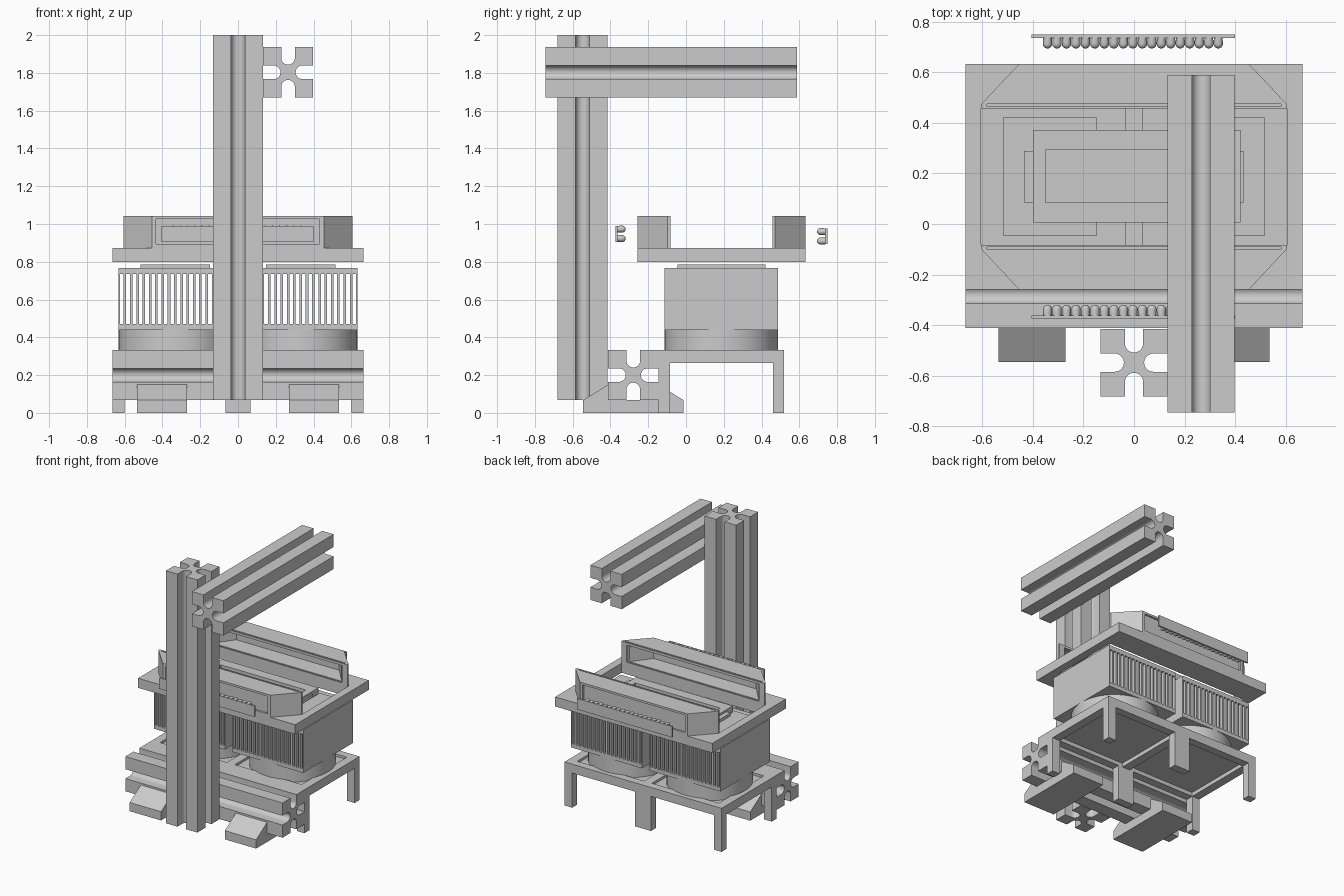
import bpy, bmesh, math
from mathutils import Vector, Matrix

cube = bpy.data.objects.get("Cube")
if cube:
    bpy.data.objects.remove(cube, do_unlink=True)

grey = bpy.data.materials.new("plain grey")
grey.use_nodes = True
grey.diffuse_color = (0.6, 0.6, 0.6, 1)
grey.node_tree.nodes["Principled BSDF"].inputs["Base Color"].default_value = (0.6, 0.6, 0.6, 1)


def finish(name, bm, smooth=False):
    bmesh.ops.recalc_face_normals(bm, faces=bm.faces)
    mesh = bpy.data.meshes.new(name)
    bm.to_mesh(mesh)
    bm.free()
    mesh.materials.append(grey)
    ob = bpy.data.objects.new(name, mesh)
    bpy.context.collection.objects.link(ob)
    if smooth:
        bpy.ops.object.select_all(action='DESELECT')
        ob.select_set(True)
        bpy.context.view_layer.objects.active = ob
        bpy.ops.object.shade_smooth_by_angle(angle=math.radians(40))
    return ob


def add_box(bm, x, y, z):
    centre = Vector([(a + b) / 2 for a, b in (x, y, z)])
    size = [abs(b - a) for a, b in (x, y, z)]
    bmesh.ops.create_cube(bm, size=1, matrix=Matrix.Translation(centre) @ Matrix.Diagonal((*size, 1)))


def boxes(name, *parts):
    bm = bmesh.new()
    for part in parts:
        add_box(bm, *part)
    return finish(name, bm)


def prism(name, points, axis, lo, hi, smooth=False):
    """Extrude a 2D outline along one axis from lo to hi."""
    def place(p, t):
        q = list(p)
        q.insert("xyz".index(axis), t)
        return q
    bm = bmesh.new()
    face = bm.faces.new([bm.verts.new(place(p, lo)) for p in points])
    new = bmesh.ops.extrude_face_region(bm, geom=[face])["geom"]
    move = [0, 0, 0]
    move["xyz".index(axis)] = hi - lo
    bmesh.ops.translate(bm, vec=move, verts=[v for v in new if isinstance(v, bmesh.types.BMVert)])
    return finish(name, bm, smooth)


def hull(name, points):
    bm = bmesh.new()
    for p in points:
        bm.verts.new(p)
    bmesh.ops.convex_hull(bm, input=bm.verts)
    return finish(name, bm)


def cut(target, cutter):
    mod = target.modifiers.new("cut", 'BOOLEAN')
    mod.operation = 'DIFFERENCE'
    mod.solver = 'EXACT'
    mod.object = cutter
    bpy.context.view_layer.objects.active = target
    bpy.ops.object.modifier_apply(modifier=mod.name)
    bpy.data.objects.remove(cutter, do_unlink=True)


# Slotted rails: square section with a round-bottomed slot in each side
def rail(name, axis, centre, lo, hi, half=0.133, slot=0.036, deep=0.076):
    points = []
    for k in range(4):
        side = [(half, -half), (half, -slot)]
        for i in range(13):
            a = math.radians(270 - 15 * i)
            side.append((deep + slot * math.cos(a), slot * math.sin(a)))
        side.append((half, slot))
        turn = Matrix.Rotation(k * math.pi / 2, 2)
        points += [tuple(turn @ Vector(p) + Vector(centre)) for p in side]
    prism(name, points, axis, lo, hi, True)


rail("upright_rail", "z", (0, -0.548), 0.067, 2.0)
rail("top_rail", "y", (0.265, 1.803), -0.745, 0.588)
rail("base_rail", "x", (-0.279, 0.2), -0.665, 0.665)

# Feet cradling the base rail
foot = [(-.545, 0), (-.545, .067), (-.412, .15), (-.412, .067),
        (-.146, .067), (-.146, .15), (-.013, .067), (-.013, 0)]
for side, sx in (("left", 1), ("right", -1)):
    prism(side + "_foot", foot, "x", sx * 0.27, sx * 0.535)

# Stand: framed table with two recessed panels and six legs
front, back, rim = -0.146, 0.52, 0.06
frame_z = (0.265, 0.333)
boxes("stand_frame",
      ((-.665, .665), (front, front + rim), frame_z),
      ((-.665, .665), (back - rim, back), frame_z),
      *[((x - .033, x + .033), (front + rim, back - rim), frame_z) for x in (-.632, 0, .632)])
boxes("stand_panels", *[((sx * .033, sx * .6), (front + rim, back - rim), (.295, .315)) for sx in (-1, 1)])
boxes("stand_legs", *[(x, y, (0, .265))
                      for x in ((-.665, -.6), (-.067, .067), (.6, .665))
                      for y in ((front, front + rim), (back - rim, back))])

# Cooling units: fan drum, finned block and flat cooling plate
mid = 0.187
for side, sx in (("left", 1), ("right", -1)):
    cx = sx * 0.332
    bm = bmesh.new()
    bmesh.ops.create_cone(bm, cap_ends=True, segments=64, radius1=.3, radius2=.3, depth=.13,
                          matrix=Matrix.Translation((cx, mid, .375)))
    finish(side + "_fan_drum", bm, True)
    depth = (mid - .3, mid + .3)
    count, gap = 18, 0.02
    pitch = 0.6 / count
    fins = []
    for i in range(count + 1):
        x = cx - .3 + i * pitch
        half = (pitch - gap) / 2
        fins.append(((max(x - half, cx - .3), min(x + half, cx + .3)), depth, (.47, .735)))
    boxes(side + "_heat_sink",
          ((cx - .3, cx + .3), depth, (.44, .47)),
          ((cx - .3, cx + .3), depth, (.735, .768)), *fins)
    boxes(side + "_cooling_plate", ((cx - .185, cx + .185), (mid - .233, mid + .233), (.768, .786)))

# Tray with a large opening
boxes("tray",
      *[((-.665, .665), (mid + s * .272, mid + s * .445), (.8, .873)) for s in (-1, 1)],
      *[((s * .605, s * .665), (mid - .272, mid + .272), (.8, .873)) for s in (-1, 1)])

# Sample holder in the opening
holder = boxes("sample_holder", ((-.4, .42), (.005, .372), (.802, .85)))
cut(holder, boxes("holder_cutter", ((-.35, .37), (.085, .292), (.82, .9))))
boxes("holder_tabs", ((-.435, -.4), (.085, .288), (.81, .835)), ((.42, .432), (.085, .288), (.81, .835)))


# Light housings on the tray, with matching light strips set apart from them
def rect(w, off, s, z0, z1):
    return [(x, mid + s * off, z) for x in (-w, w) for z in (z0, z1)]


for side, s, lamp_z in (("front", -1, .948), ("back", 1, .935)):
    def y(off):
        return mid + s * off
    outline = [(-.455, y(.445)), (.455, y(.445)), (.605, y(.285)), (.605, y(.27)),
               (-.605, y(.27)), (-.605, y(.285))]
    housing = prism(side + "_light_housing", outline, "z", .873, 1.043)
    cut(housing, hull("funnel_cutter", rect(.57, .26, s, .893, 1.025) + rect(.435, .415, s, .9, 1.015)))
    cut(housing, boxes("groove_cutter", ((-.58, .58), (y(.277), y(.287)), (.885, 1.1))))
    cut(housing, boxes("socket_cutter", ((-.435, .432), (y(.43), y(.5)), (.893, 1.027))))

    boxes(side + "_light_board", ((-.405, .4), (y(.549), y(.561)), (lamp_z - .042, lamp_z + .042)))
    bm = bmesh.new()
    radius = 0.0185
    for row in (-.025, .025):
        for i in range(19):
            lamp = bmesh.ops.create_uvsphere(bm, u_segments=12, v_segments=8, radius=radius)["verts"]
            bmesh.ops.rotate(bm, verts=lamp, matrix=Matrix.Rotation(math.pi / 2, 3, 'X'))
            for v in lamp:
                # stretch the outer half into a straight stem reaching the board
                out = s * v.co.y
                v.co.y = y(.551) if out > radius * .1 else y(.525) + v.co.y
                v.co.x += -.342 + i * .0375
                v.co.z += lamp_z + row
    finish(side + "_lamps", bm, True)
